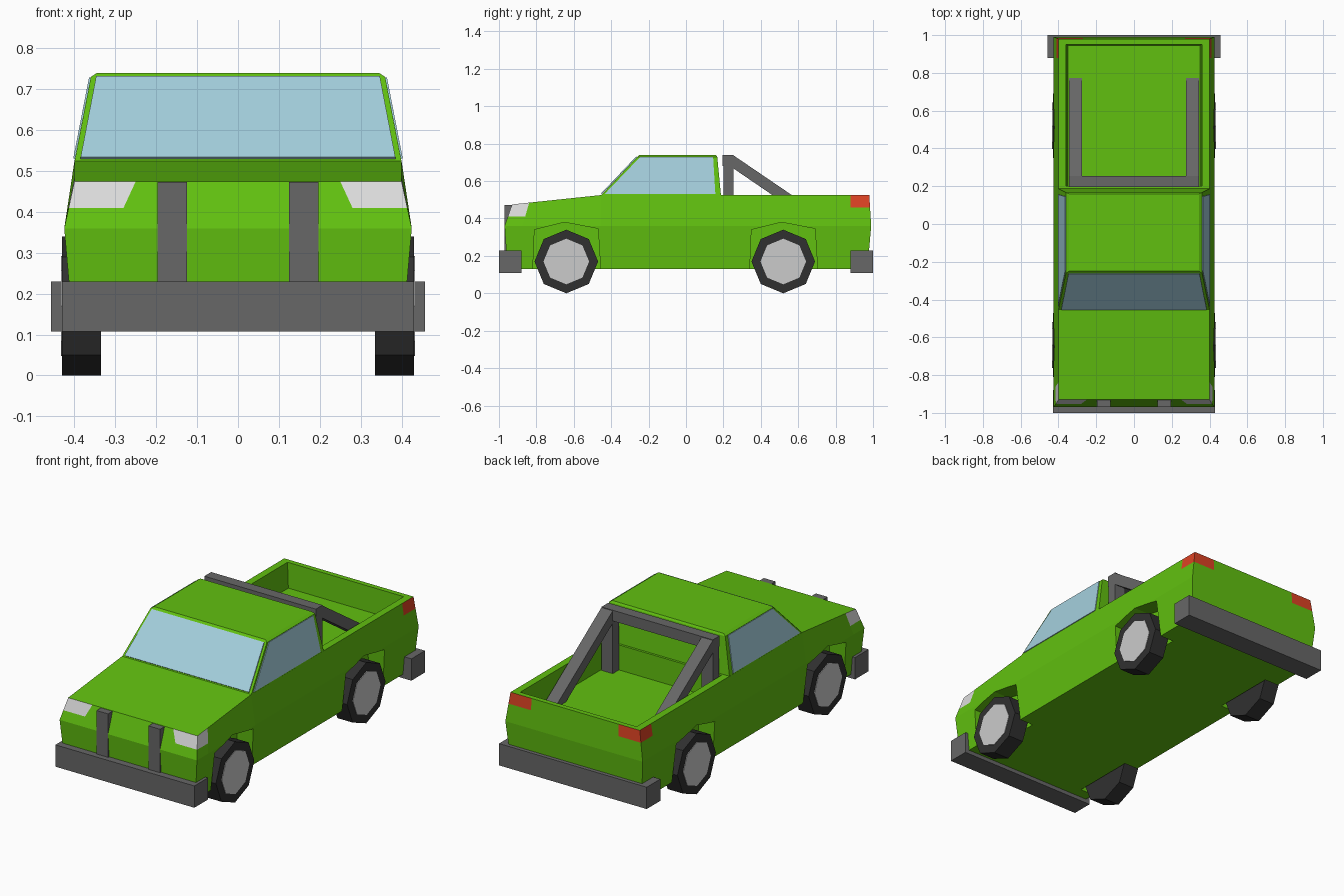
import bpy, bmesh
from math import cos, sin, pi
from mathutils import Vector

cube = bpy.data.objects.get("Cube")
if cube:
    bpy.data.objects.remove(cube, do_unlink=True)


def material(name, color):
    mat = bpy.data.materials.new(name)
    mat.use_nodes = True
    mat.diffuse_color = (*color, 1)
    mat.node_tree.nodes["Principled BSDF"].inputs["Base Color"].default_value = (*color, 1)
    return mat


GREEN = material("green paint", (0.12, 0.53, 0.005))
GLASS = material("pale blue glass", (0.37, 0.62, 0.72))
STEEL = material("dark grey steel", (0.135, 0.135, 0.135))
RUBBER = material("black rubber", (0.03, 0.03, 0.03))
RIM = material("light grey rim", (0.6, 0.6, 0.6))
LAMP = material("white lamp", (0.72, 0.72, 0.72))
RED = material("red lamp", (0.72, 0.055, 0.017))


def finish(name, bm, *mats):
    bmesh.ops.recalc_face_normals(bm, faces=bm.faces[:])
    mesh = bpy.data.meshes.new(name)
    bm.to_mesh(mesh)
    bm.free()
    for mat in mats:
        mesh.materials.append(mat)
    obj = bpy.data.objects.new(name, mesh)
    bpy.context.collection.objects.link(obj)
    return obj


def bridge(rings):
    """Closed solid through a list of point rings."""
    bm = bmesh.new()
    loops = [[bm.verts.new(p) for p in ring] for ring in rings]
    n = len(loops[0])
    for low, high in zip(loops, loops[1:]):
        for i in range(n):
            j = (i + 1) % n
            bm.faces.new((low[i], low[j], high[j], high[i]))
    bm.faces.new(loops[0])
    bm.faces.new(loops[-1])
    return bm


def stack(levels):
    """Rectangles given as (z, half width, front y, back y)."""
    return bridge([[(-w, a, z), (w, a, z), (w, b, z), (-w, b, z)] for z, w, a, b in levels])


def prism(name, profile, x0, x1, mat):
    """Side profile in (y, z) extruded along x."""
    return finish(name, bridge([[(x, y, z) for y, z in profile] for x in (x0, x1)]), mat)


def box(name, x0, x1, y0, y1, z0, z1, mat):
    return prism(name, [(y0, z0), (y1, z0), (y1, z1), (y0, z1)], x0, x1, mat)


def octagon(y, z, r):
    return [(y + r * cos(i * pi / 4), z + r * sin(i * pi / 4)) for i in range(8)]


def plate(name, corners, out):
    bm = bmesh.new()
    base = [Vector(c) for c in corners]
    bm.free()
    return finish(name, bridge([base, [c + Vector(out) for c in base]]), GLASS)


def cut(bm, point, normal, test=lambda c: True):
    faces = [f for f in bm.faces if test(f.calc_center_median())]
    edges = {e for f in faces for e in f.edges}
    verts = {v for f in faces for v in f.verts}
    bmesh.ops.bisect_plane(bm, geom=list(verts) + list(edges) + faces,
                           plane_co=point, plane_no=normal, dist=1e-5)


# Body with a sloping hood
BELT = 0.525
bm = stack([(0.13, 0.405, -0.955, 0.97), (0.36, 0.425, -0.97, 0.99), (BELT, 0.40, -0.93, 0.98)])
cut(bm, (0, -0.455, 0), (0, 1, 0))
for v in bm.verts:
    if v.co.z > 0.5 and v.co.y < -0.5:
        v.co.z = 0.475

# Lamp outlines cut into the corners of the body
for s in (-1, 1):
    cut(bm, (0.25 * s, 0, 0.475), (0.065 * s, 0, 0.03), lambda c: c.y < -0.9)
    cut(bm, (0.27 * s, 0, 0), (1, 0, 0), lambda c: c.y > 0.95)
cut(bm, (0, -0.84, 0.48), (0, 0.07, -0.02), lambda c: abs(c.x) > 0.4 and c.y < -0.5)
cut(bm, (0, 0.88, 0), (0, 1, 0), lambda c: abs(c.x) > 0.4)
cut(bm, (0, 0, 0.41), (0, 0, 1), lambda c: c.y < -0.85)
cut(bm, (0, 0, 0.46), (0, 0, 1), lambda c: c.y > 0.88)
bmesh.ops.recalc_face_normals(bm, faces=bm.faces[:])
for f in bm.faces:
    f.normal_update()
    c = f.calc_center_median()
    if abs(f.normal.z) < 0.8 and abs(c.x) > 0.26:
        if c.y < -0.85 and c.z > 0.41:
            f.material_index = 1
        elif c.y > 0.88 and c.z > 0.46:
            f.material_index = 2
body = finish("body", bm, GREEN, LAMP, RED)

# Cargo bed and wheel wells carved out of the body
AXLES = {"front": -0.64, "rear": 0.52}
cutters = [finish("bed_cutter", stack([(0.385, 0.35, 0.2, 0.945), (0.6, 0.365, 0.2, 0.955)]), GREEN)]
for y in AXLES.values():
    arch = [(y - 0.18, 0.1), (y - 0.17, 0.34), (y - 0.01, 0.38), (y + 0.17, 0.345), (y + 0.185, 0.1)]
    for s in (-1, 1):
        cutters.append(prism("well_cutter", arch, 0.32 * s, 0.5 * s, GREEN))
bpy.context.view_layer.objects.active = body
for cutter in cutters:
    cutter.hide_render = True
    mod = body.modifiers.new("carve", "BOOLEAN")
    mod.operation = "DIFFERENCE"
    mod.solver = "EXACT"
    mod.object = cutter
    bpy.ops.object.modifier_apply(modifier=mod.name)
for cutter in cutters:
    bpy.data.objects.remove(cutter, do_unlink=True)

# Cabin and its windows
finish("cabin", stack([(BELT - 0.002, 0.40, -0.455, 0.187), (0.73, 0.36, -0.26, 0.167),
                       (0.74, 0.345, -0.25, 0.16)]), GREEN)
LOW, HIGH = 0.53, 0.728
plate("windshield", [(-0.385, -0.45, LOW), (0.385, -0.45, LOW),
                     (0.347, -0.262, HIGH), (-0.347, -0.262, HIGH)], (0, -0.004, 0.004))
for s, side in ((1, "left"), (-1, "right")):
    plate(side + "_window", [(0.399 * s, -0.435, LOW), (0.399 * s, 0.157, LOW),
                             (0.3604 * s, 0.145, HIGH), (0.3604 * s, -0.245, HIGH)],
          (0.004 * s, 0, 0.001))

# Bumpers
box("front_bumper", -0.43, 0.43, -1, -0.88, 0.108, 0.23, STEEL)
box("rear_bumper", -0.457, 0.457, 0.88, 1, 0.108, 0.23, STEEL)

# Roll bar crosspiece
box("roll_bar_top", -0.345, 0.345, 0.195, 0.255, 0.68, 0.74, STEEL)

for s, side in ((1, "left"), (-1, "right")):
    # Grille guard posts
    box(side + "_guard_post", 0.125 * s, 0.197 * s, -0.97, -0.92, 0.225, 0.473, STEEL)
    # Roll bar legs and braces
    box(side + "_roll_bar_leg", 0.275 * s, 0.345 * s, 0.2, 0.255, 0.38, 0.7, STEEL)
    prism(side + "_roll_bar_brace", [(0.25, 0.74), (0.25, 0.67), (0.67, 0.383), (0.775, 0.383)],
          0.275 * s, 0.345 * s, STEEL)
    # Wheels
    for end, y in AXLES.items():
        prism(f"{end}_{side}_tyre", octagon(y, 0.17, 0.17), 0.335 * s, 0.43 * s, RUBBER)
        prism(f"{end}_{side}_rim", octagon(y, 0.17, 0.122), 0.426 * s, 0.433 * s, RIM)
